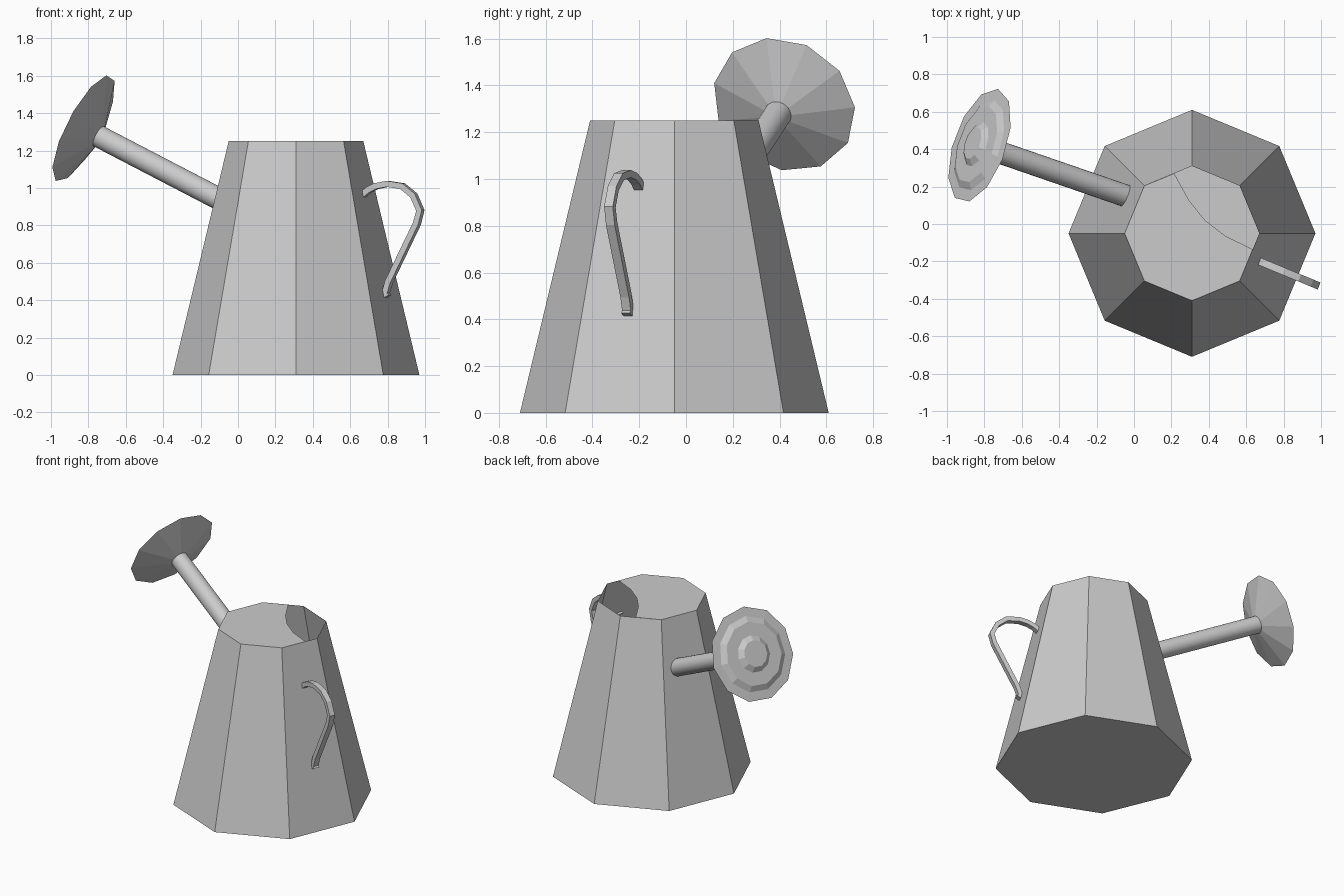
import bpy, bmesh
from math import sin, cos, radians, tau
from mathutils import Vector

if "Cube" in bpy.data.objects:
    bpy.data.objects.remove(bpy.data.objects["Cube"])

CENTER = Vector((0.31, -0.05, 0))


def finish(name, bm, recalc=True):
    if recalc:
        bmesh.ops.recalc_face_normals(bm, faces=bm.faces[:])
    mesh = bpy.data.meshes.new(name)
    bm.to_mesh(mesh)
    bm.free()
    obj = bpy.data.objects.new(name, mesh)
    bpy.context.collection.objects.link(obj)
    return obj


def bridge(bm, a, b):
    n = len(a)
    for i in range(n):
        bm.faces.new((a[i], a[(i + 1) % n], b[(i + 1) % n], b[i]))


def lathe(name, origin, axis, profile, sides, phase=0.0):
    """Revolve (distance along axis, radius) pairs and cap both ends."""
    up = (Vector((0, 0, 1)) - axis * axis.z).normalized()
    side = up.cross(axis).normalized()
    if side.y < 0:
        side = -side
    bm = bmesh.new()
    rings = []
    for t, r in profile:
        angles = [phase + tau * i / sides for i in range(sides)]
        rings.append([bm.verts.new(origin + axis * t + (up * cos(a) + side * sin(a)) * r)
                      for a in angles])
    for a, b in zip(rings, rings[1:]):
        bridge(bm, a, b)
    bm.faces.new(rings[0][::-1])
    bm.faces.new(rings[-1])
    return finish(name, bm)


# Tapered octagonal can, with a lid covering part of the open top
bm = bmesh.new()
rings = []
for r, z in ((0.66, 0), (0.36, 1.25)):
    rings.append([bm.verts.new(CENTER + Vector((r * cos(tau * i / 8), r * sin(tau * i / 8), z)))
                  for i in range(8)])
bridge(bm, *rings)
bm.faces.new(rings[0][::-1])
finish("can_body", bm)

bm = bmesh.new()
lid = [bm.verts.new(v) for v in
       [CENTER + Vector((0.36 * cos(tau * i / 8), 0.36 * sin(tau * i / 8), 1.25))
        for i in range(3, 8)]]
arc = [(0.635, -0.135), (0.49, -0.065), (0.38, 0.02), (0.295, 0.125), (0.215, 0.27)]
lid += [bm.verts.new((x, y, 1.25)) for x, y in arc]
bm.faces.new(lid)
finish("top_cover", bm, recalc=False)

# Spout tube
rose_center = Vector((-0.825, 0.42, 1.318))
axis = Vector((-1, 0.345, 0.52)).normalized()
spout = lathe("spout", rose_center, axis, [(-0.95, 0.06), (-0.075, 0.06)], 24)
bpy.context.view_layer.objects.active = spout
spout.select_set(True)
bpy.ops.object.shade_smooth_by_angle(angle=radians(30))

# Sprinkler head: shallow cone behind, stepped face and knob in front
lathe("sprinkler_head", rose_center, axis,
      [(-0.095, 0.062), (-0.085, 0.09), (0, 0.318), (0.002, 0.255), (0.022, 0.215),
       (0.022, 0.125), (0.045, 0.09)], 11, radians(-5.8))

# Flat strap handle swept along a path in the radial plane
path = [(0.67, 0.965), (0.70, 0.99), (0.74, 1.01), (0.80, 1.022), (0.88, 1.01),
        (0.94, 0.96), (0.975, 0.88), (0.957, 0.81), (0.808, 0.5), (0.79, 0.44), (0.80, 0.42)]
out = Vector((cos(radians(-22.5)), sin(radians(-22.5)), 0))
across = Vector((-out.y, out.x, 0))
pts = [CENTER + out * ((x - CENTER.x) / out.x) + Vector((0, 0, z)) for x, z in path]
bm = bmesh.new()
rings = []
for i, p in enumerate(pts):
    tangent = (pts[min(i + 1, len(pts) - 1)] - pts[max(i - 1, 0)]).normalized()
    normal = tangent.cross(across)
    rings.append([bm.verts.new(p + normal * a * 0.016 + across * b * 0.02)
                  for a, b in ((-1, -1), (1, -1), (1, 1), (-1, 1))])
for a, b in zip(rings, rings[1:]):
    bridge(bm, a, b)
bm.faces.new(rings[0][::-1])
bm.faces.new(rings[-1])
finish("handle", bm)
